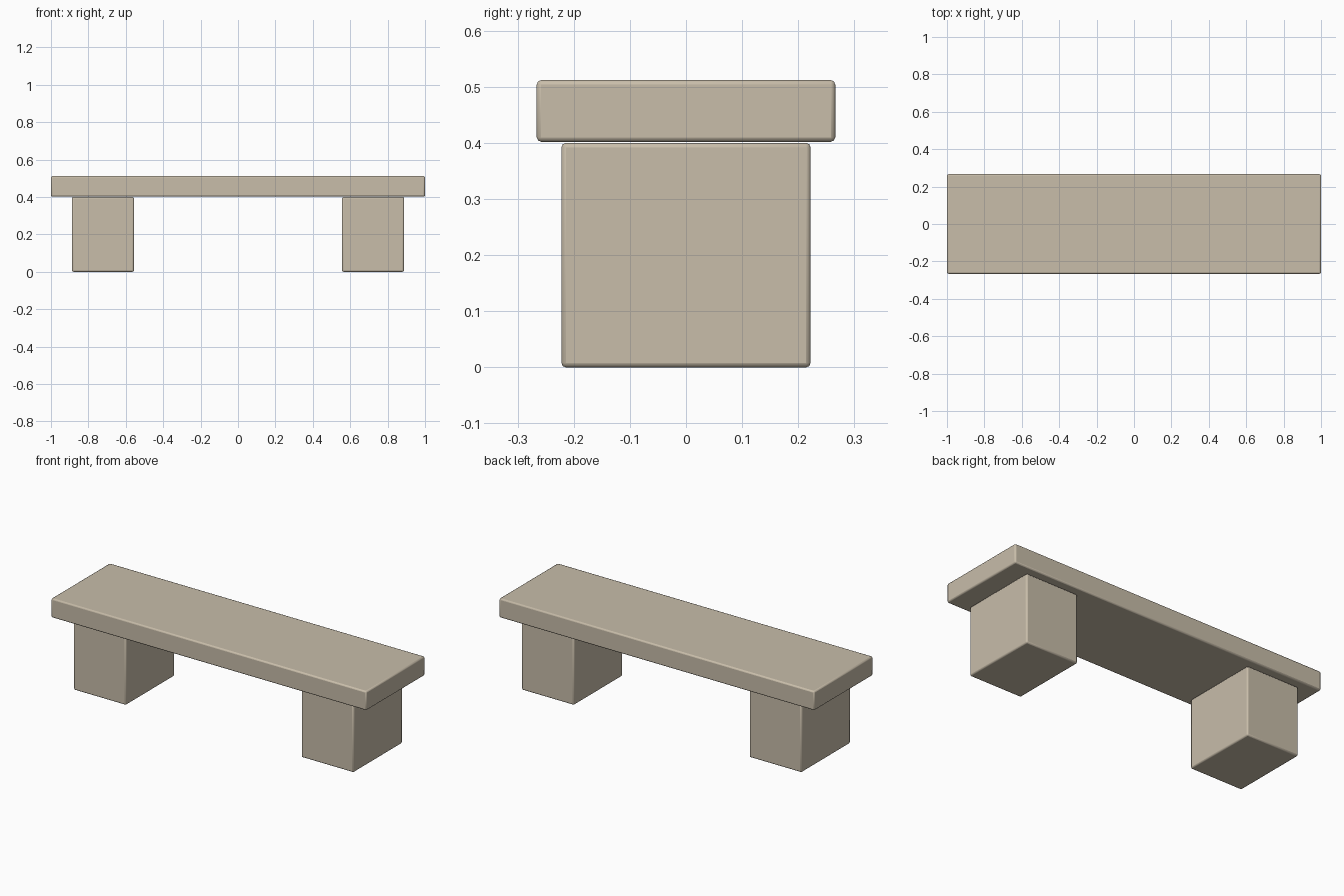
import bpy

if "Cube" in bpy.data.objects:
    bpy.data.objects.remove(bpy.data.objects["Cube"])

stone = bpy.data.materials.new("pale_stone")
stone.diffuse_color = (0.58, 0.51, 0.40, 1)
stone.use_nodes = True
stone.node_tree.nodes["Principled BSDF"].inputs["Base Color"].default_value = stone.diffuse_color


def block(name, x, width, depth, bottom, top):
    """Stone block with slightly eased edges."""
    bpy.ops.mesh.primitive_cube_add(size=1, location=(x, 0, (bottom + top) / 2))
    ob = bpy.context.object
    ob.name = name
    ob.scale = (width, depth, top - bottom)
    bpy.ops.object.transform_apply(location=False, rotation=False, scale=True)
    bevel = ob.modifiers.new("eased_edges", 'BEVEL')
    bevel.width = 0.008
    bevel.segments = 2
    ob.data.materials.append(stone)
    bpy.ops.object.shade_smooth_by_angle()
    return ob


# Seat slab
block("seat_slab", 0, 2.0, 0.532, 0.402, 0.512)

# Two supporting blocks
for side, sx in (("left", -1), ("right", 1)):
    block(side + "_support", sx * 0.722, 0.332, 0.444, 0.0, 0.40)
